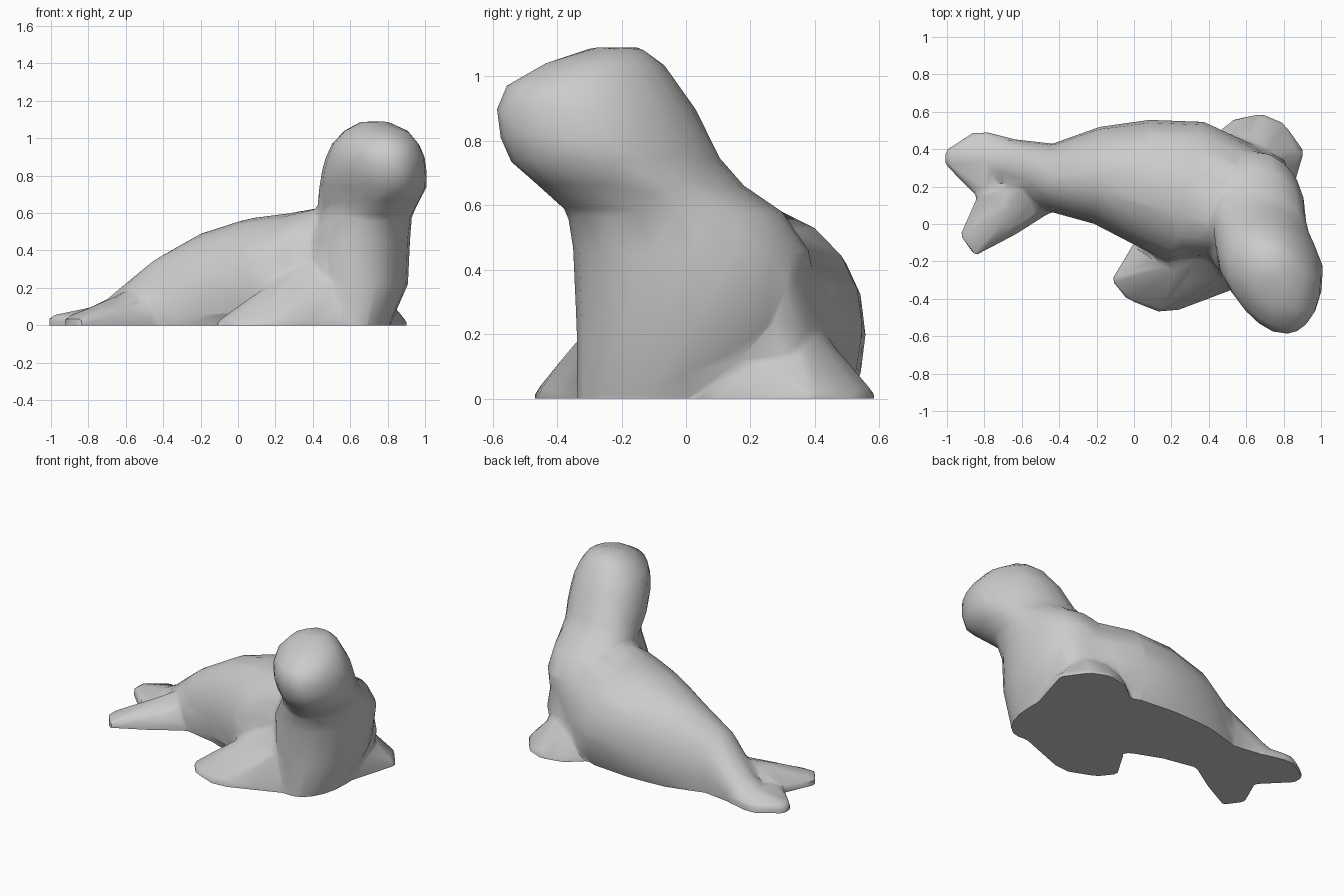
import bpy, bmesh, math
from mathutils import Vector

if "Cube" in bpy.data.objects:
    bpy.data.objects.remove(bpy.data.objects["Cube"], do_unlink=True)

skin = bpy.data.materials.new("grey_skin")
skin.use_nodes = True
COLOUR = (0.6, 0.6, 0.6, 1)
skin.diffuse_color = COLOUR
skin.node_tree.nodes["Principled BSDF"].inputs["Base Color"].default_value = COLOUR

SIDES = 20


def make_object(name, bm):
    bmesh.ops.recalc_face_normals(bm, faces=bm.faces)
    mesh = bpy.data.meshes.new(name)
    bm.to_mesh(mesh)
    bm.free()
    ob = bpy.data.objects.new(name, mesh)
    bpy.context.collection.objects.link(ob)
    ob.data.materials.append(skin)
    return ob


def oval(centre, u, v):
    """Slightly squared ring of points around centre, spanned by half axes u and v."""
    ring = []
    for i in range(SIDES):
        a = 2 * math.pi * i / SIDES
        c, s = math.cos(a), math.sin(a)
        c = math.copysign(abs(c) ** 0.95, c)
        s = math.copysign(abs(s) ** 0.95, s)
        ring.append(centre + u * c + v * s)
    return ring


def loft(name, rings):
    bm = bmesh.new()
    loops = [[bm.verts.new(p) for p in ring] for ring in rings]
    for a, b in zip(loops, loops[1:]):
        for i in range(SIDES):
            j = (i + 1) % SIDES
            bm.faces.new((a[i], a[j], b[j], b[i]))
    bm.faces.new(loops[0])
    bm.faces.new(loops[-1])
    return make_object(name, bm)


def flipper(name, outline, edge, raised):
    """Convex wedge from a ground outline up to a few raised points."""
    bm = bmesh.new()
    for x, y in outline:
        bm.verts.new((x, y, edge))
        bm.verts.new((x, y, -0.12))
    for p in raised:
        bm.verts.new(p)
    hull = bmesh.ops.convex_hull(bm, input=bm.verts)
    bmesh.ops.delete(bm, geom=list(set(hull["geom_interior"])), context="VERTS")
    return make_object(name, bm)


# Curved trunk: x, y, heading, half width, top height, height of widest point
trunk = [
    (-0.84, 0.36, 0, 0.08, 0.07, -0.02),
    (-0.70, 0.33, -5, 0.13, 0.14, 0.0),
    (-0.45, 0.25, -5, 0.18, 0.35, 0.08),
    (-0.20, 0.26, -3, 0.26, 0.49, 0.15),
    (0.05, 0.22, -6, 0.34, 0.57, 0.20),
    (0.28, 0.17, -14, 0.39, 0.60, 0.22),
    (0.52, 0.08, -48, 0.39, 0.64, 0.23),
    (0.64, -0.08, -70, 0.25, 0.62, 0.25),
    (0.67, -0.22, -80, 0.15, 0.50, 0.25),
]
rings = []
for x, y, heading, w, top, mid in trunk:
    h = math.radians(heading)
    across = Vector((-math.sin(h), math.cos(h), 0)) * w
    rings.append(oval(Vector((x, y, mid)), across, Vector((0, 0, top - mid))))
parts = [loft("trunk", rings)]

# Chest, neck and head: height, x range, y range, sideways lean of the front
upright = [
    (-0.12, 0.32, 0.78, -0.34, 0.32, 0.06),
    (0.02, 0.32, 0.82, -0.34, 0.33, 0.06),
    (0.22, 0.34, 0.91, -0.34, 0.38, 0.03),
    (0.45, 0.37, 0.92, -0.35, 0.39, 0.0),
    (0.58, 0.42, 0.93, -0.37, 0.30, 0.03),
    (0.66, 0.44, 0.97, -0.46, 0.18, 0.08),
    (0.74, 0.45, 1.01, -0.55, 0.11, 0.09),
    (0.82, 0.46, 1.01, -0.58, 0.07, 0.08),
    (0.90, 0.48, 1.00, -0.59, 0.03, 0.07),
    (0.97, 0.51, 0.97, -0.56, -0.02, 0.06),
    (1.04, 0.57, 0.91, -0.44, -0.07, 0.04),
    (1.09, 0.66, 0.80, -0.29, -0.14, 0.0),
]
rings = []
for z, x0, x1, y0, y1, lean in upright:
    cx, cy, rx, ry = (x0 + x1) / 2, (y0 + y1) / 2, (x1 - x0) / 2, (y1 - y0) / 2
    ring = oval(Vector((cx, cy, z)), Vector((rx, 0, 0)), Vector((0, ry, 0)))
    for p in ring:
        forward = (cy - p.y) / ry
        narrowing = 1 - 3 * lean * max(forward, 0)
        p.x = cx + (p.x - cx) * narrowing + lean * forward
    rings.append(ring)
parts.append(loft("neck_and_head", rings))

# Front flippers
parts.append(flipper(
    "right_front_flipper",
    [(0.0, -0.1), (-0.12, -0.3), (-0.04, -0.4), (0.13, -0.47), (0.24, -0.46),
     (0.36, -0.4), (0.58, -0.33), (0.1, 0.0), (0.5, 0.0)], 0.02,
    [(0.16, -0.14, 0.15), (0.34, -0.27, 0.18), (0.3, -0.12, 0.26),
     (0.5, -0.28, 0.25), (0.45, -0.1, 0.42)]))
parts.append(flipper(
    "left_front_flipper",
    [(0.42, 0.46), (0.53, 0.56), (0.68, 0.59), (0.8, 0.54), (0.91, 0.39),
     (0.86, 0.22), (0.8, 0.02)], 0.015,
    [(0.55, 0.36, 0.28), (0.68, 0.36, 0.25), (0.81, 0.2, 0.13)]))

# Hind flippers
parts.append(flipper(
    "left_hind_flipper",
    [(-1.01, 0.39), (-1.01, 0.32), (-0.82, 0.13), (-0.68, 0.2), (-0.66, 0.46),
     (-0.78, 0.49), (-0.86, 0.49)], 0.05,
    [(-0.72, 0.34, 0.11)]))
parts.append(flipper(
    "right_hind_flipper",
    [(-0.93, -0.06), (-0.85, -0.17), (-0.64, -0.06), (-0.42, 0.08),
     (-0.6, 0.25), (-0.83, 0.16)], 0.04,
    [(-0.46, 0.1, 0.14), (-0.55, 0.22, 0.2), (-0.72, 0.18, 0.1)]))

# Blend the parts into one skin
bpy.ops.object.select_all(action="DESELECT")
for ob in parts:
    ob.select_set(True)
bpy.context.view_layer.objects.active = parts[0]
bpy.ops.object.join()
seal = bpy.context.view_layer.objects.active
seal.name = "seal_body"

remesh = seal.modifiers.new("blend", "REMESH")
remesh.mode = "VOXEL"
remesh.voxel_size = 0.018
soften = seal.modifiers.new("soften", "SMOOTH")
soften.factor = 0.5
soften.iterations = 8
facets = seal.modifiers.new("facets", "DECIMATE")
facets.ratio = 0.025
for m in [m.name for m in seal.modifiers]:
    bpy.ops.object.modifier_apply(modifier=m)

# Flat base on the ground
bm = bmesh.new()
bm.from_mesh(seal.data)
cut = bmesh.ops.bisect_plane(bm, geom=bm.verts[:] + bm.edges[:] + bm.faces[:],
                             plane_co=(0, 0, 0), plane_no=(0, 0, 1), clear_inner=True)
rim = [e for e in cut["geom_cut"] if isinstance(e, bmesh.types.BMEdge)]
bmesh.ops.triangle_fill(bm, edges=rim, use_beauty=True)
bmesh.ops.recalc_face_normals(bm, faces=bm.faces)
bm.to_mesh(seal.data)
bm.free()

seal.data.materials.clear()
seal.data.materials.append(skin)
bpy.ops.object.shade_smooth_by_angle(angle=math.radians(35))
